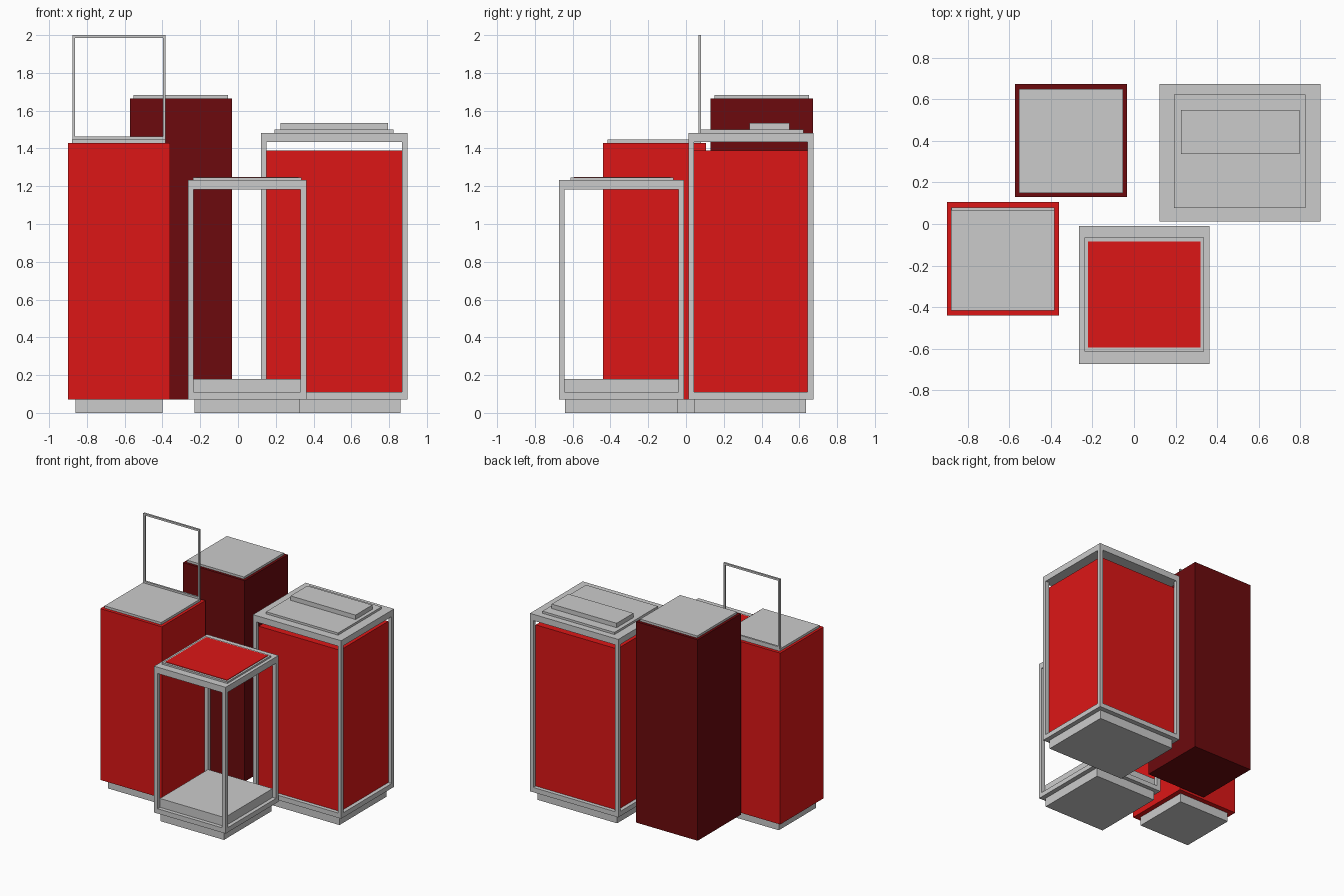
import bpy
import bmesh

if "Cube" in bpy.data.objects:
    bpy.data.objects.remove(bpy.data.objects["Cube"])


def material(name, color):
    m = bpy.data.materials.new(name)
    m.diffuse_color = color
    m.use_nodes = True
    m.node_tree.nodes["Principled BSDF"].inputs["Base Color"].default_value = m.diffuse_color
    return m


RED = material("red", (0.72, 0.008, 0.008, 1))
DARK_RED = material("dark_red", (0.15, 0.003, 0.004, 1))


def boxes(name, parts, mat=None):
    """One object from axis-aligned boxes given as (x0, x1, y0, y1, z0, z1)."""
    bm = bmesh.new()
    for x0, x1, y0, y1, z0, z1 in parts:
        for v in bmesh.ops.create_cube(bm, size=1)["verts"]:
            v.co = (x1 if v.co.x > 0 else x0,
                    y1 if v.co.y > 0 else y0,
                    z1 if v.co.z > 0 else z0)
    mesh = bpy.data.meshes.new(name)
    bm.to_mesh(mesh)
    bm.free()
    if mat:
        mesh.materials.append(mat)
    obj = bpy.data.objects.new(name, mesh)
    bpy.context.collection.objects.link(obj)
    return obj


def cage(name, x0, x1, y0, y1, z0, z1, floor, roof, t=0.03):
    """Open display case: floor slab, roof slab and four corner posts."""
    parts = [(x0, x1, y0, y1, z0, z0 + floor), (x0, x1, y0, y1, z1 - roof, z1)]
    for px in (x0, x1 - t):
        for py in (y0, y1 - t):
            parts.append((px, px + t, py, py + t, z0 + floor, z1 - roof))
    return boxes(name, parts)


# Left red pedestal with a sign frame on top
boxes("left_plinth", [(-0.86, -0.40, -0.40, 0.065, 0, 0.072)])
boxes("left_pedestal", [(-0.90, -0.36, -0.44, 0.105, 0.072, 1.43)], RED)
boxes("left_top_plate", [(-0.88, -0.383, -0.415, 0.08, 1.43, 1.448)])
fx0, fx1, fz0, fz1, t = -0.877, -0.383, 1.448, 2.0, 0.015
boxes("sign_frame", [
    (fx0, fx1, 0.065, 0.08, fz0, fz0 + t),
    (fx0, fx1, 0.065, 0.08, fz1 - t, fz1),
    (fx0, fx0 + t, 0.065, 0.08, fz0 + t, fz1 - t),
    (fx1 - t, fx1, 0.065, 0.08, fz0 + t, fz1 - t)])

# Rear dark pedestal
boxes("rear_pedestal", [(-0.573, -0.033, 0.13, 0.672, 0.072, 1.665)], DARK_RED)
boxes("rear_top_plate", [(-0.553, -0.053, 0.15, 0.65, 1.665, 1.682)])

# Right case with a red core and a stepped lid
boxes("right_plinth", [(0.16, 0.86, 0.043, 0.635, 0, 0.072)])
cage("right_frame", 0.122, 0.897, 0.012, 0.674, 0.072, 1.483, 0.038, 0.05)
boxes("right_core", [(0.152, 0.867, 0.042, 0.644, 0.11, 1.388)], RED)
boxes("right_lid", [(0.192, 0.824, 0.077, 0.622, 1.483, 1.5)])
boxes("right_lid_step", [(0.225, 0.795, 0.337, 0.547, 1.5, 1.535)])

# Front open case with a floor block and a red top panel
boxes("front_plinth", [(-0.23, 0.325, -0.64, -0.043, 0, 0.072)])
cage("front_frame", -0.265, 0.362, -0.672, -0.01, 0.072, 1.232, 0.038, 0.05)
boxes("front_floor_block", [(-0.235, 0.332, -0.642, -0.04, 0.11, 0.18)])
boxes("front_top_plate", [(-0.237, 0.336, -0.612, -0.065, 1.232, 1.245)])
boxes("front_top_panel", [(-0.221, 0.32, -0.594, -0.083, 1.245, 1.249)], RED)
